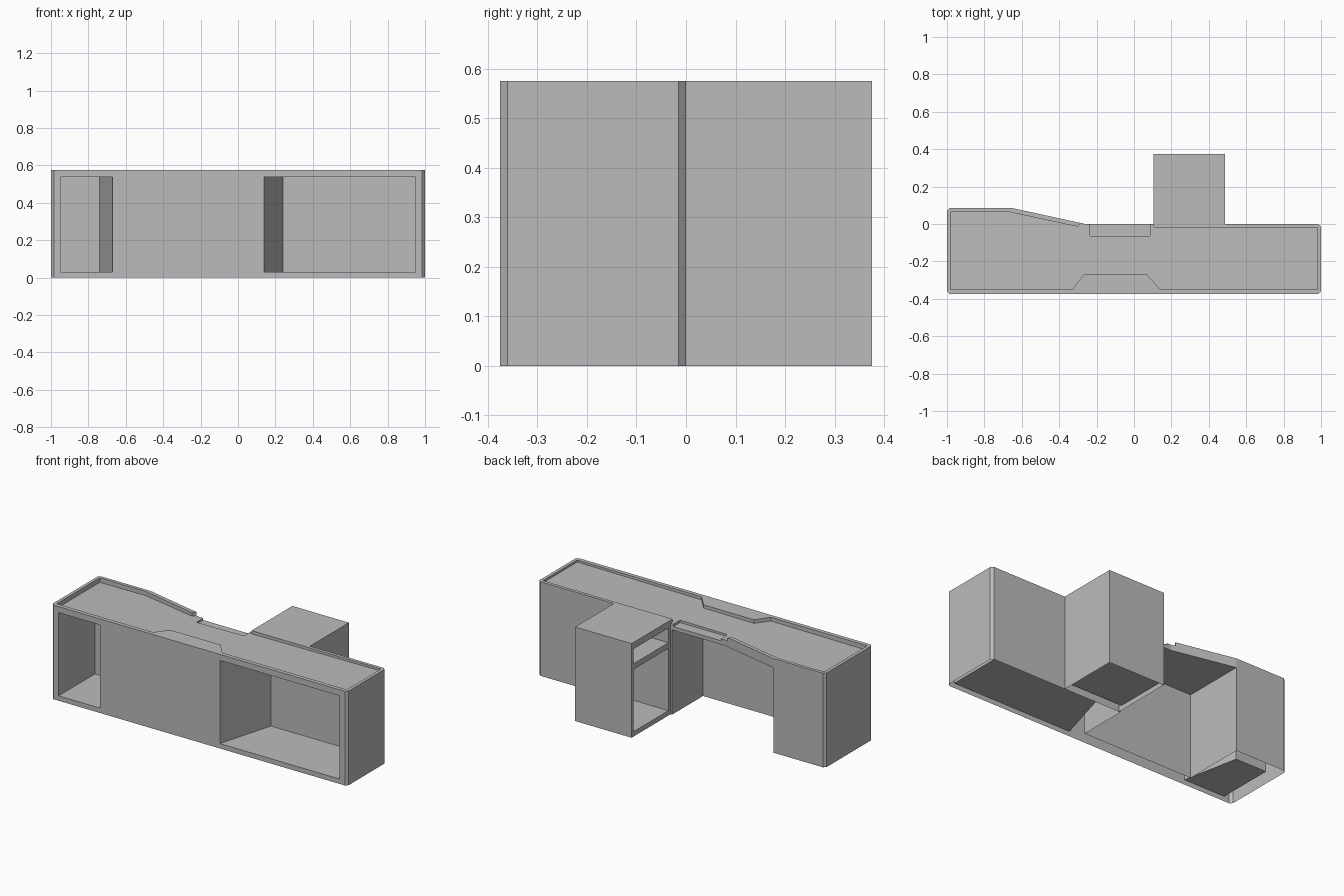
import bpy
import bmesh

cube = bpy.data.objects.get("Cube")
if cube:
    bpy.data.objects.remove(cube)

grey = bpy.data.materials.new("light_grey")
grey.use_nodes = True
colour = (0.5, 0.5, 0.5, 1)
grey.diffuse_color = colour
grey.node_tree.nodes["Principled BSDF"].inputs["Base Color"].default_value = colour


def prism(name, outline, low, high, tilt=0):
    """Extrude a plan outline; tilt makes the underside slope along x."""
    bm = bmesh.new()
    bottom = [bm.verts.new((x, y, low + tilt * x)) for x, y in outline]
    top = [bm.verts.new((x, y, high)) for x, y in outline]
    bm.faces.new(bottom)
    bm.faces.new(top)
    for i in range(len(outline)):
        j = (i + 1) % len(outline)
        bm.faces.new((bottom[i], bottom[j], top[j], top[i]))
    bmesh.ops.recalc_face_normals(bm, faces=bm.faces)
    mesh = bpy.data.meshes.new(name)
    bm.to_mesh(mesh)
    bm.free()
    mesh.materials.append(grey)
    obj = bpy.data.objects.new(name, mesh)
    bpy.context.collection.objects.link(obj)
    return obj


def rect(x0, x1, y0, y1):
    return [(x0, y0), (x1, y0), (x1, y1), (x0, y1)]


def carve(target, cutters):
    """Cut the hollows, then leave the underside open."""
    for cutter in cutters:
        mod = target.modifiers.new(cutter.name, "BOOLEAN")
        mod.operation = "DIFFERENCE"
        mod.solver = "EXACT"
        mod.object = cutter
    bpy.context.view_layer.update()
    graph = bpy.context.evaluated_depsgraph_get()
    mesh = bpy.data.meshes.new_from_object(target.evaluated_get(graph))
    target.modifiers.clear()
    target.data = mesh
    bm = bmesh.new()
    bm.from_mesh(mesh)
    base = [f for f in bm.faces if all(abs(v.co.z) < 0.001 for v in f.verts)]
    bmesh.ops.delete(bm, geom=base, context="FACES")
    bm.to_mesh(mesh)
    bm.free()
    for cutter in cutters:
        bpy.data.objects.remove(cutter)


HEIGHT = 0.575

# Desk body with chamfered corners and a wider wing
desk = prism("desk_body", [
    (-1, -0.36), (-0.985, -0.375), (0.985, -0.375), (1, -0.36),
    (1, -0.015), (0.985, 0), (-0.26, 0), (-0.65, 0.085),
    (-0.985, 0.085), (-1, 0.07)], 0, HEIGHT)

# Sunken worktop inside a raised rim, open at the seat
worktop = prism("worktop_recess", [
    (-0.98, 0.065), (-0.67, 0.065), (-0.3, -0.015), (-0.27, 0.03),
    (0.1, 0.03), (0.106, -0.02), (0.98, -0.02), (0.98, -0.35),
    (0.14, -0.35), (0.07, -0.27), (-0.27, -0.27), (-0.33, -0.35),
    (-0.98, -0.35)], 0.555, 0.7, 0.008)

# Shallow tray, knee space and the two front display openings
tray = prism("tray_notch", rect(-0.235, 0.085, -0.065, 0.1), 0.541, 0.8)
knee = prism("knee_space", rect(-0.65, 0.095, -0.3, 0.2), -0.1, 0.518)
wide = prism("wide_opening", [
    (0.14, -0.375), (0.14, -0.5), (0.95, -0.5), (0.95, -0.025),
    (0.24, -0.025)], 0.03, 0.538)
narrow = prism("narrow_opening", [
    (-0.95, -0.5), (-0.67, -0.5), (-0.67, -0.375), (-0.74, -0.025),
    (-0.95, -0.025)], 0.03, 0.538)
carve(desk, [worktop, tray, knee, wide, narrow])

# Side pedestal with two open compartments facing the seat
pedestal = prism("side_pedestal", rect(0.105, 0.487, 0, 0.375), 0, HEIGHT)
carve(pedestal, [
    prism("upper_compartment", rect(0, 0.467, 0.02, 0.355), 0.445, 0.535),
    prism("lower_compartment", rect(0, 0.467, 0.02, 0.355), 0.03, 0.41)])
